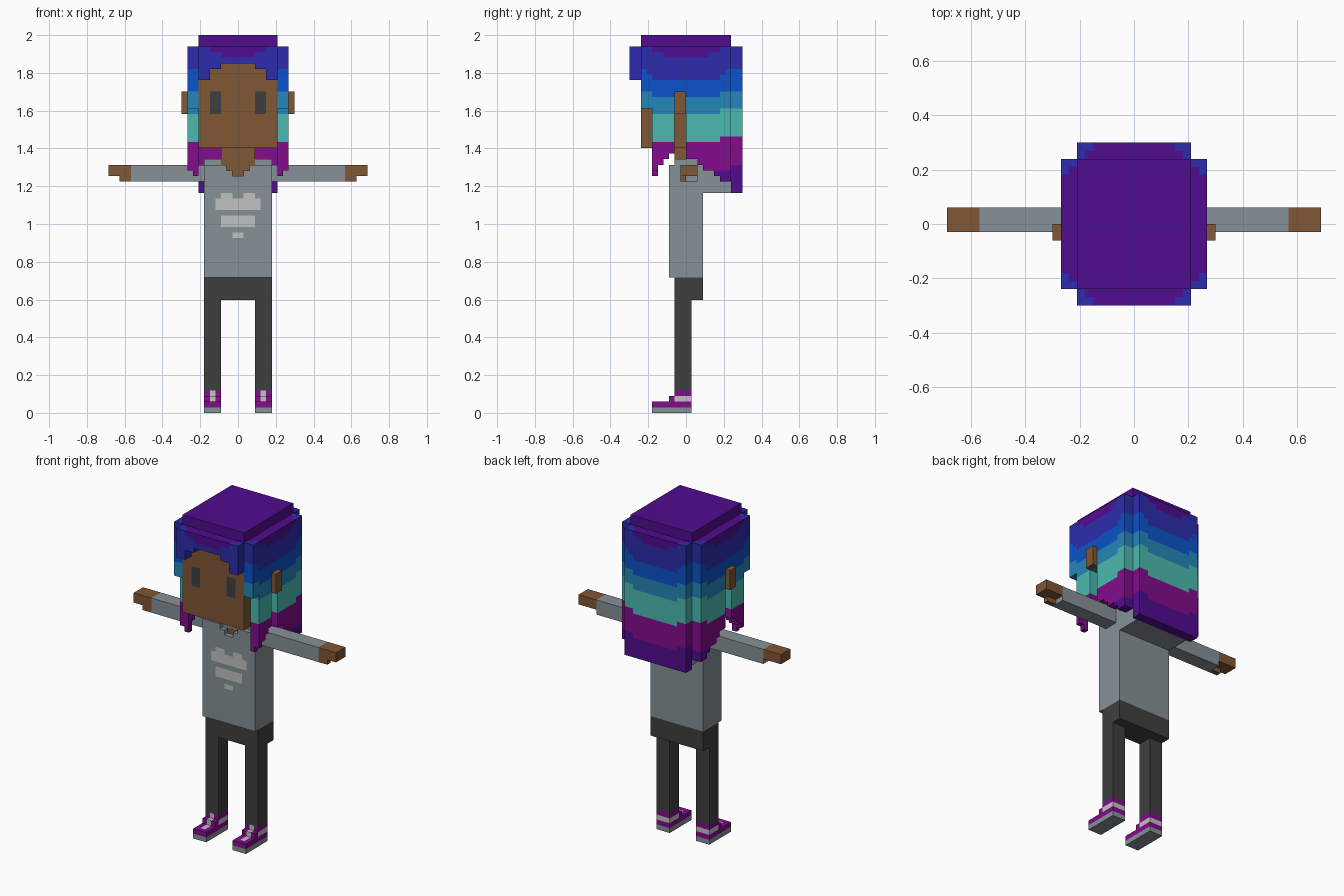
import bpy, bmesh
from mathutils import Vector

if "Cube" in bpy.data.objects:
    bpy.data.objects.remove(bpy.data.objects["Cube"])

U = 2 / 67  # size of one block


def lin(c):
    return c / 12.92 if c <= 0.04045 else ((c + 0.055) / 1.055) ** 2.4


COLOURS = {
    "skin": "805733", "grey_cloth": "869197", "light_grey": "c2c2c2", "charcoal": "3f3f3f",
    "purple": "500c90", "blue": "2c2cac", "azure": "0c52c8", "teal": "2586b8",
    "mint": "4cbab0", "magenta": "820c8c"}
MATS = {}
for cname, hexa in COLOURS.items():
    m = bpy.data.materials.new(cname)
    m.diffuse_color = [lin(int(hexa[i:i + 2], 16) / 255) for i in (0, 2, 4)] + [1]
    m.use_nodes = True
    m.node_tree.nodes["Principled BSDF"].inputs["Base Color"].default_value = m.diffuse_color
    MATS[cname] = m

DIRS = [Vector(d) for d in ((1, 0, 0), (-1, 0, 0), (0, 1, 0), (0, -1, 0), (0, 0, 1), (0, 0, -1))]


def block(x0, x1, y0, y1, z0, z1, colour):
    """Grid cells of a box; colour is a name or a rule (x, y, z) -> name or None."""
    cells = {}
    for x in range(x0, x1):
        for y in range(y0, y1):
            for z in range(z0, z1):
                c = colour(x, y, z) if callable(colour) else colour
                if c:
                    cells[x, y, z] = c
    return cells


def mirrored(cells):
    return {(-1 - x, y, z): c for (x, y, z), c in cells.items()}


def build(name, cells):
    """Make the outer skin of the cells, then merge flat areas of equal colour."""
    used = sorted(set(cells.values()))
    bm = bmesh.new()
    for p, c in cells.items():
        centre = Vector(p) + Vector((.5, .5, .5))
        for d in DIRS:
            if tuple(int(a + b) for a, b in zip(p, d)) in cells:
                continue
            a = Vector((d.y, d.z, d.x)) / 2
            b = d.cross(a)
            f = bm.faces.new([bm.verts.new((centre + d / 2 + s * a + t * b) * U)
                              for s, t in ((-1, -1), (1, -1), (1, 1), (-1, 1))])
            f.material_index = used.index(c)
    bmesh.ops.remove_doubles(bm, verts=bm.verts, dist=U * 0.01)
    bmesh.ops.dissolve_limit(bm, angle_limit=0.01, verts=bm.verts, edges=bm.edges,
                             delimit={'MATERIAL', 'NORMAL'})
    me = bpy.data.meshes.new(name)
    bm.to_mesh(me)
    bm.free()
    for c in used:
        me.materials.append(MATS[c])
    bpy.context.collection.objects.link(bpy.data.objects.new(name, me))


def pair(name, cells):
    build(name + "_right", cells)
    build(name + "_left", mirrored(cells))


def off(i):
    """Distance of a cell from the centre line, counted in whole cells."""
    return i if i >= 0 else -1 - i


def band(d, w, z, inner):
    """Hair stripe colour: stripes curve up towards the panel edges."""
    if (z == 64 and d < w - 2 + inner) or (z == 63 and d < w - 4):
        return "purple"
    edge = 1 if d >= w - 2 else 0
    if z >= 59 + edge + (d >= w - 1):
        return "blue"
    for limit, c in ((56, "azure"), (53, "teal"), (48, "mint")):
        if z >= limit + edge:
            return c
    return "magenta"


# Head with eyes
def head_rule(x, y, z):
    return "charcoal" if y == -8 and off(x) in (3, 4) and 53 <= z < 57 else "skin"


build("head", block(-7, 7, -8, 8, 47, 65, head_rule))
pair("ear", block(9, 10, -2, 0, 53, 57, "skin"))
build("neck", block(-3, 3, -2, 2, 42, 47, "skin"))

# Hair: cap, fringe, back and side panels
build("hair_cap", block(-7, 7, -8, 8, 65, 67, "purple"))


def fringe_rule(x, y, z):
    d = off(x)
    low = 62 if d < 3 else 61 if d < 5 else 59
    if z < low:
        return None
    return "purple" if band(d, 7, z, y == -9) == "purple" else "blue"


def back_rule(x, y, z):
    if z < 43 + (off(x) >= 5):
        return "purple"
    return band(off(x), 7, z, y == 8)


def side_rule(x, y, z):
    if y < -6 and z < 54 or -2 <= y < 0 and z < 53:
        return None
    # ragged lower edge
    if y < 0:
        low = {-6: 42, -5: 44, -4: 45}.get(y, 46)
    else:
        low = 45 if y < 2 else 44 if y < 3 else 43 if y < 5 else 42 if y < 6 else 41
    if z < low + (x == 8 and y == -6):
        return None
    if y >= 4 and z < 43:
        return "purple"
    return band(off(y), 8, z, x == 7)


build("hair_fringe", block(-7, 7, -10, -8, 59, 65, fringe_rule))
build("hair_back", block(-7, 7, 8, 10, 39, 65, back_rule))
pair("hair_side", block(7, 9, -8, 8, 41, 65, side_rule))


# Hooded top with neckline and chest motif
def torso_rule(x, y, z):
    d = off(x)
    if y == -3:
        if z == 43 and d < 2 or z == 42 and d < 1:
            return None
        if (z == 38 and 1 <= d < 3 or z in (36, 37) and d < 4
                or z in (33, 34) and d < 3 or z == 31 and d < 1):
            return "light_grey"
    return "grey_cloth"


build("torso", block(-6, 6, -3, 3, 24, 44, torso_rule))
pair("collar", block(3, 6, -2, 2, 44, 45, "grey_cloth"))
build("hood", block(-6, 6, 3, 8, 39, 43, "grey_cloth"))

# Arms and hands
pair("sleeve", block(6, 19, -1, 2, 41, 44, "grey_cloth"))
pair("hand", block(19, 23, -1, 2, 42, 44, "skin") | block(19, 21, -1, 0, 41, 42, "skin"))

# Trousers
build("hips", block(-6, 6, -2, 3, 20, 24, "charcoal"))
pair("trouser_leg", block(3, 6, -2, 1, 4, 20, "charcoal"))


# Shoes with sole, laces and side stripe
def shoe_rule(x, y, z):
    if z == 0:
        return "grey_cloth"
    if z == 2 and y < -3 or z == 3 and y < -2:
        return None
    lace = x == 4 and (z == 1 and y in (-5, -4) or z == 2 and y == -3 or z == 3 and y == -2)
    return "light_grey" if lace or (z == 2 and y >= -2) else "magenta"


pair("shoe", block(3, 6, -6, 1, 0, 4, shoe_rule))
